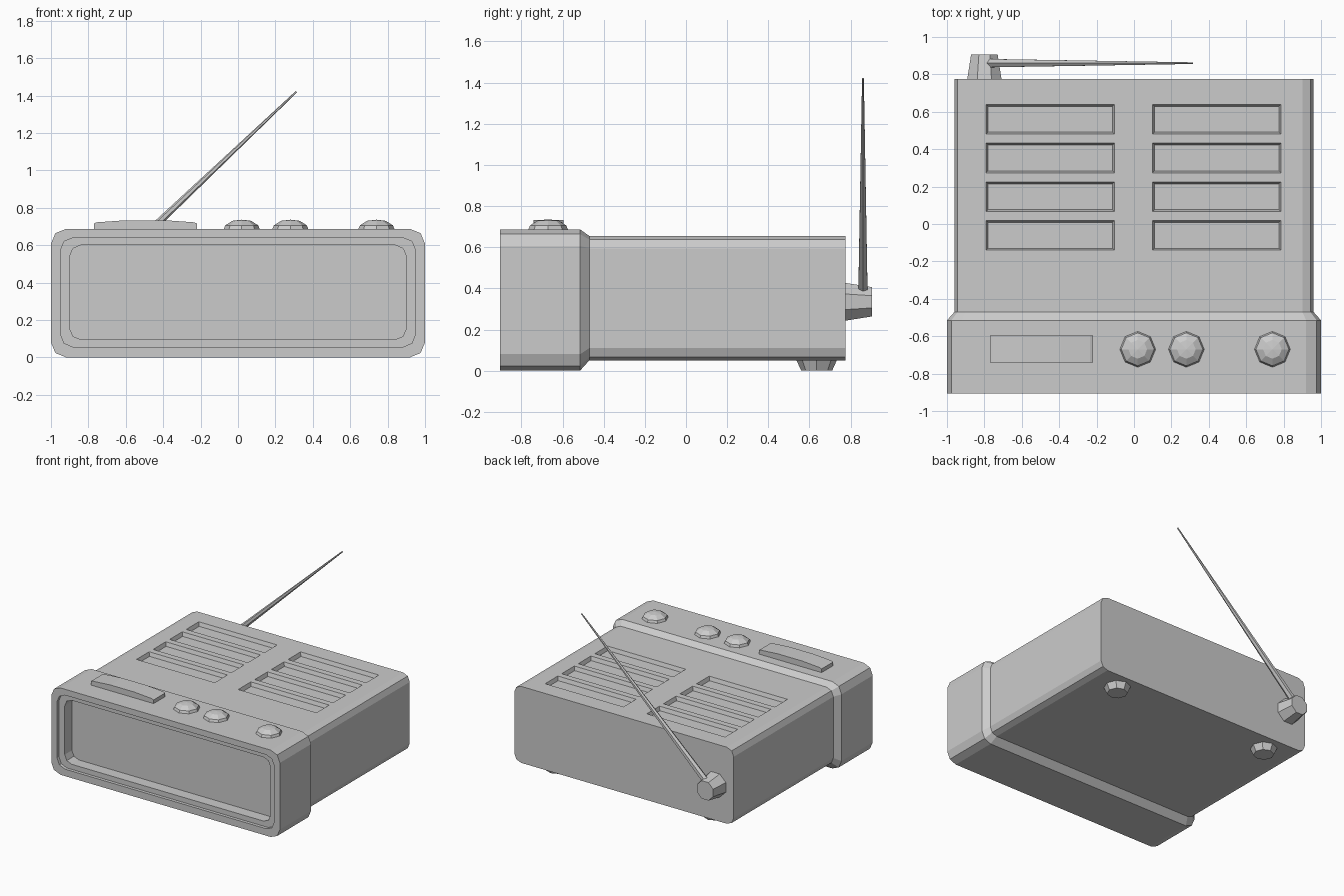
import bpy, bmesh, math
from mathutils import Vector

cube = bpy.data.objects.get("Cube")
if cube:
    bpy.data.objects.remove(cube, do_unlink=True)

grey = bpy.data.materials.new("light_grey")
grey.use_nodes = True
COLOUR = (0.6, 0.6, 0.6, 1)
grey.diffuse_color = COLOUR
grey.node_tree.nodes["Principled BSDF"].inputs["Base Color"].default_value = COLOUR


def finish(bm, name):
    bmesh.ops.recalc_face_normals(bm, faces=bm.faces)
    mesh = bpy.data.meshes.new(name)
    bm.to_mesh(mesh)
    bm.free()
    mesh.materials.append(grey)
    obj = bpy.data.objects.new(name, mesh)
    bpy.context.collection.objects.link(obj)
    return obj


def loft(rings):
    """Skin a list of equal-length point rings and cap both ends."""
    bm = bmesh.new()
    loops = [[bm.verts.new(p) for p in ring] for ring in rings]
    for a, b in zip(loops, loops[1:]):
        for i in range(len(a)):
            j = (i + 1) % len(a)
            bm.faces.new((a[i], a[j], b[j], b[i]))
    bm.faces.new(loops[0])
    bm.faces.new(loops[-1])
    return bm


def rounded_ring(half, low, high, radius, y):
    """Rounded rectangle facing the front, with two facets per corner."""
    points = []
    for n, (sx, top) in enumerate(((1, 1), (-1, 1), (-1, 0), (1, 0))):
        cx = sx * (half - radius)
        cz = high - radius if top else low + radius
        for k in range(3):
            a = math.radians(90 * n + 45 * k)
            points.append((cx + radius * math.cos(a), y, cz + radius * math.sin(a)))
    return points


def turned(name, profile, base, axis, sides=8, start=0.0):
    """Stack of polygons (radius, height) along an axis from a base point."""
    turn = Vector((0, 0, 1)).rotation_difference(Vector(axis))
    rings = []
    for r, h in profile:
        ring = []
        for k in range(sides):
            a = start + math.tau * k / sides
            ring.append(Vector(base) + turn @ Vector((r * math.cos(a), r * math.sin(a), h)))
        rings.append(ring)
    bm = loft(rings)
    bmesh.ops.remove_doubles(bm, verts=bm.verts, dist=0.0005)
    return finish(bm, name)


# Case: stepped front recess, wide front collar and narrower rear body
body = loft([
    rounded_ring(0.90, 0.095, 0.60, 0.06, -0.79),
    rounded_ring(0.90, 0.095, 0.60, 0.06, -0.88),
    rounded_ring(0.95, 0.055, 0.64, 0.07, -0.88),
    rounded_ring(0.95, 0.055, 0.64, 0.07, -0.905),
    rounded_ring(1.00, 0.0, 0.687, 0.08, -0.905),
    rounded_ring(1.00, 0.0, 0.687, 0.08, -0.515),
    rounded_ring(0.96, 0.05, 0.655, 0.06, -0.47),
    rounded_ring(0.96, 0.05, 0.655, 0.06, 0.775),
])
bmesh.ops.recalc_face_normals(body, faces=body.faces)

# Vents: cut the rear top into cells, then sink the slots
rows = [(-0.14 + 0.207 * i, 0.018 + 0.207 * i) for i in range(4)]
columns = [(-0.79, -0.105), (0.10, 0.785)]


def cut(point, normal):
    top = [f for f in body.faces if f.normal.z > 0.99 and f.calc_center_median().y > -0.47
           and f.calc_center_median().z > 0.65]
    geom = set(top)
    for f in top:
        geom.update(f.edges)
        geom.update(f.verts)
    bmesh.ops.bisect_plane(body, geom=list(geom), plane_co=point, plane_no=normal)


for pair in columns:
    for x in pair:
        cut((x, 0, 0), (1, 0, 0))
for pair in rows:
    for y in pair:
        cut((0, y, 0), (0, 1, 0))


def is_slot(face):
    c = face.calc_center_median()
    return (face.normal.z > 0.99 and c.z > 0.65
            and any(a < c.x < b for a, b in columns)
            and any(a < c.y < b for a, b in rows))


bmesh.ops.inset_individual(body, faces=[f for f in body.faces if is_slot(f)],
                           thickness=0.014, depth=-0.03)
finish(body, "case")

# Control knobs
for i, x in enumerate((0.02, 0.28, 0.74)):
    turned(f"knob_{i + 1}", [(0.097, 0), (0.088, 0.022), (0.05, 0.046), (0, 0.052)],
           (x, -0.67, 0.684), (0, 0, 1))

# Long arched push bar
outline = [(-0.77, 0.68), (-0.77, 0.716), (-0.755, 0.722), (-0.60, 0.733),
           (-0.39, 0.733), (-0.235, 0.722), (-0.22, 0.716), (-0.22, 0.68)]
finish(loft([[(x, y, z) for x, z in outline] for y in (-0.74, -0.595)]), "push_bar")

# Rear feet
for side, x in (("left", 0.69), ("right", -0.69)):
    turned(f"foot_{side}", [(0.075, 0), (0.1, 0.055)], (x, 0.635, 0), (0, 0, 1))

# Aerial socket and tapered rod
turned("aerial_socket", [(0.1, 0), (0.077, 0.135)], (-0.80, 0.77, 0.335), (0, 1, 0),
       start=math.pi / 8)
foot = Vector((-0.79, 0.86, 0.375))
tip = Vector((0.312, 0.86, 1.42))
rod = tip - foot
turned("aerial_rod", [(0.026, 0), (0.005, rod.length)], foot, rod.normalized(), sides=6)
